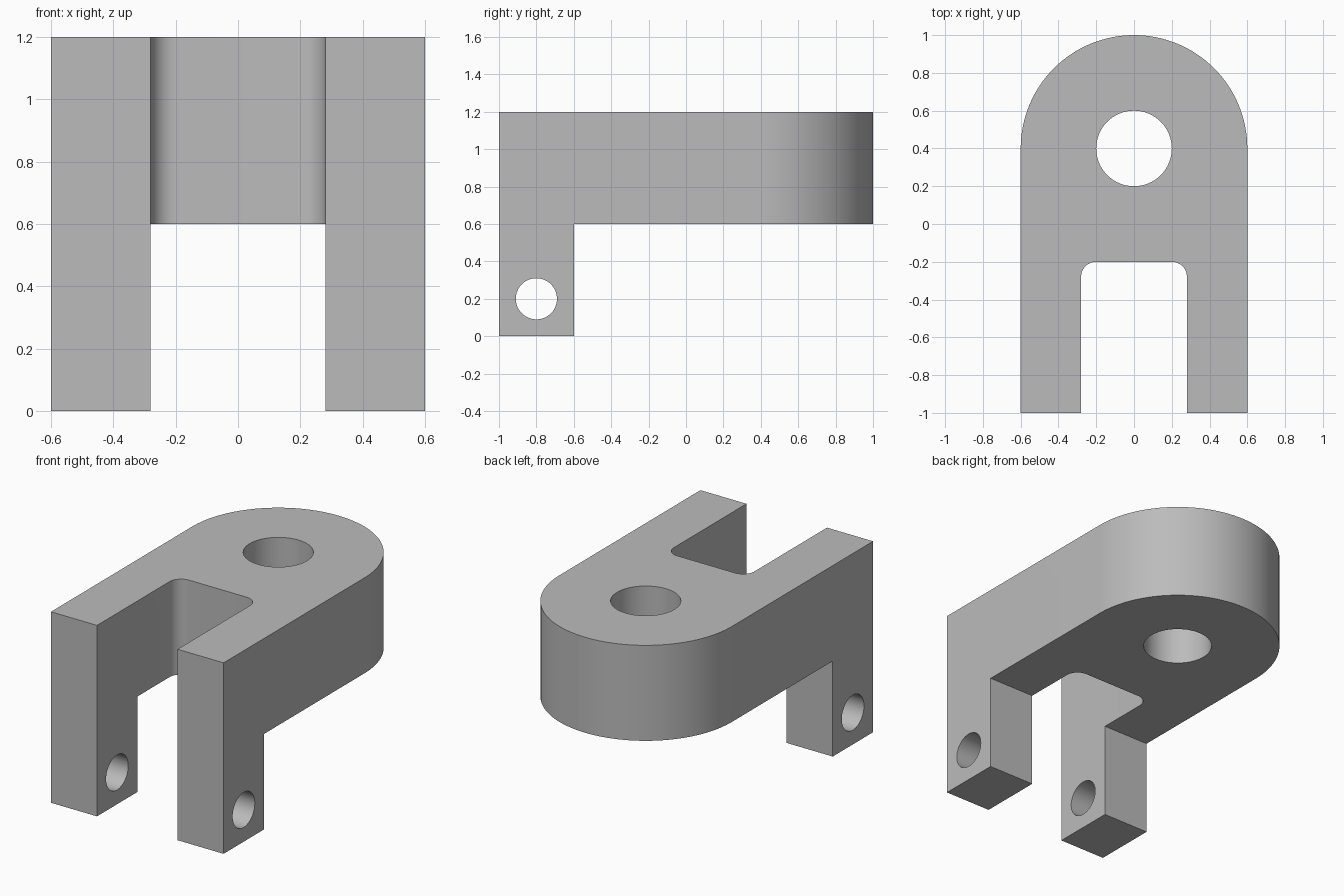
import bpy, bmesh
from math import pi, cos, sin
from mathutils import Matrix, Vector

if "Cube" in bpy.data.objects:
    bpy.data.objects.remove(bpy.data.objects["Cube"], do_unlink=True)

grey = bpy.data.materials.new("plain grey")
grey.use_nodes = True
colour = (0.5, 0.5, 0.5, 1)
grey.diffuse_color = colour
grey.node_tree.nodes["Principled BSDF"].inputs["Base Color"].default_value = colour


def arc(cx, cy, r, start, end, steps):
    angles = [start + (end - start) * i / steps for i in range(steps + 1)]
    return [(cx + r * cos(a), cy + r * sin(a)) for a in angles]


def prism(name, outline, low, high, matrix=Matrix()):
    """Extrude a closed outline along z, then place it."""
    bm = bmesh.new()
    face = bm.faces.new([bm.verts.new((x, y, low)) for x, y in outline])
    top = bmesh.ops.extrude_face_region(bm, geom=[face])["geom"]
    bmesh.ops.translate(bm, vec=Vector((0, 0, high - low)),
                        verts=[v for v in top if isinstance(v, bmesh.types.BMVert)])
    bmesh.ops.transform(bm, matrix=matrix, verts=bm.verts)
    bmesh.ops.recalc_face_normals(bm, faces=bm.faces)
    mesh = bpy.data.meshes.new(name)
    bm.to_mesh(mesh)
    bm.free()
    mesh.materials.append(grey)
    obj = bpy.data.objects.new(name, mesh)
    bpy.context.collection.objects.link(obj)
    return obj


# Fork plan: rounded back, two arms, slot with filleted inner corners
half, slot, fillet, slot_end = 0.6, 0.28, 0.08, -0.2
plan = [(half, -1)] + arc(0, 0.4, half, 0, pi, 64) + [(-half, -1), (-slot, -1)]
plan += arc(-slot + fillet, slot_end - fillet, fillet, pi, pi / 2, 12)
plan += arc(slot - fillet, slot_end - fillet, fillet, pi / 2, 0, 12)
plan += [(slot, -1)]
body = prism("clevis_bracket", plan, 0, 1.2)

# Cutters: space behind the legs, vertical bore, cross pin holes
under = prism("underside_cutter", [(-1, -0.6), (1, -0.6), (1, 2), (-1, 2)], -1, 0.6)
bore = prism("bore_cutter", arc(0, 0.4, 0.2, 0, 2 * pi, 64)[:-1], 0.2, 2)
across = Matrix.Translation((0, -0.8, 0.2)) @ Matrix.Rotation(pi / 2, 4, 'Y')
pin = prism("pin_hole_cutter", arc(0, 0, 0.11, 0, 2 * pi, 48)[:-1], -1, 1, across)

bpy.ops.object.select_all(action='DESELECT')
body.select_set(True)
bpy.context.view_layer.objects.active = body
for cutter in (under, bore, pin):
    cutter.hide_render = True
    mod = body.modifiers.new(cutter.name, 'BOOLEAN')
    mod.operation, mod.solver, mod.object = 'DIFFERENCE', 'EXACT', cutter
    bpy.ops.object.modifier_apply(modifier=mod.name)
    bpy.data.objects.remove(cutter, do_unlink=True)

# Smooth curved walls, crisp edges
bpy.ops.object.shade_smooth_by_angle(angle=pi / 6)
